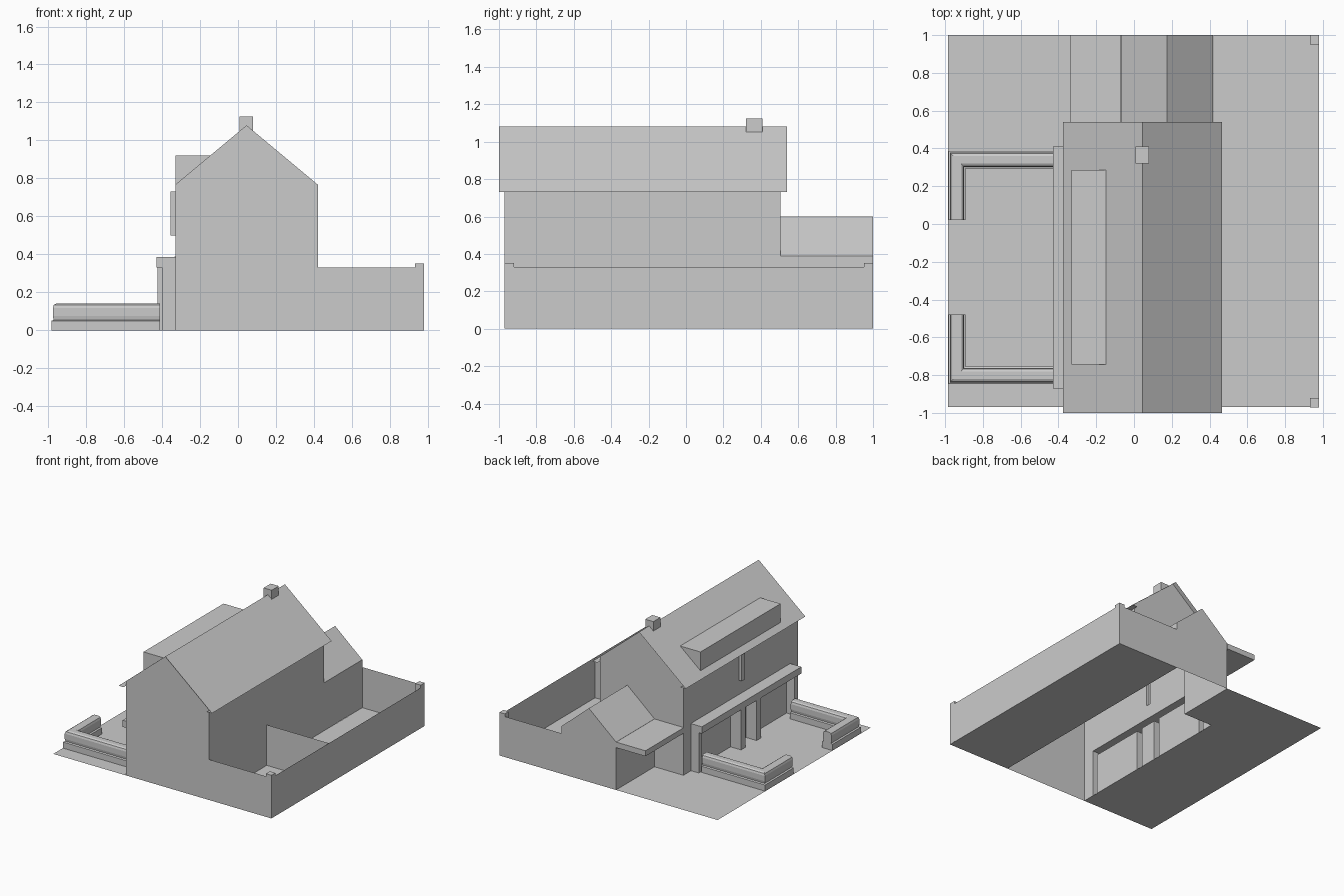
import bpy, bmesh
from mathutils import Vector

if "Cube" in bpy.data.objects:
    bpy.data.objects.remove(bpy.data.objects["Cube"])

MID = -0.23  # symmetry line of the shop front along y


def make(name, verts, faces, fix=True):
    me = bpy.data.meshes.new(name)
    me.from_pydata(verts, [], faces)
    ob = bpy.data.objects.new(name, me)
    bpy.context.scene.collection.objects.link(ob)
    if fix:
        bm = bmesh.new()
        bm.from_mesh(me)
        bmesh.ops.recalc_face_normals(bm, faces=bm.faces)
        bm.to_mesh(me)
        bm.free()
    return ob


def prism(name, profile, y0, y1, closed=True):
    """Extrude an (x, z) profile along y; an open profile gives a thin sheet."""
    n = len(profile)
    verts = [(x, y, z) for y in (y0, y1) for x, z in profile]
    faces = [(i, (i + 1) % n, (i + 1) % n + n, i + n) for i in range(n if closed else n - 1)]
    if closed:
        faces += [tuple(range(n)), tuple(range(n, 2 * n))]
    return make(name, verts, faces)


def box(name, x0, x1, y0, y1, z0, z1):
    return prism(name, [(x0, z0), (x1, z0), (x1, z1), (x0, z1)], y0, y1)


def sweep(name, path, section):
    """Sweep an open (side, z) section along a flat path with mitred corners."""
    pts = [Vector(p) for p in path]
    verts, faces, n = [], [], len(section)
    for i, p in enumerate(pts):
        dirs = []
        if i > 0:
            dirs.append((p - pts[i - 1]).normalized())
        if i < len(pts) - 1:
            dirs.append((pts[i + 1] - p).normalized())
        norms = [Vector((-d.y, d.x)) for d in dirs]
        m = sum(norms, Vector((0, 0))).normalized()
        m /= m.dot(norms[0])
        verts += [(p.x + m.x * s, p.y + m.y * s, z) for s, z in section]
    for i in range(len(pts) - 1):
        a = i * n
        faces += [(a + k, a + k + 1, a + n + k + 1, a + n + k) for k in range(n - 1)]
    faces += [tuple(range(n)), tuple(range(len(verts) - n, len(verts)))]
    return make(name, verts, faces)


# main house walls up to the underside of the roof
house = prism("house_walls", [(-0.33, 0), (0.42, 0), (0.42, 0.7675), (0.045, 1.08),
                              (-0.33, 0.7675)], -0.97, 0.505)

# parts merged into the house shell: annex, fascia, pilasters, wall sign
parts = [
    prism("annex", [(-0.07, 0), (0.4195, 0), (0.4195, 0.39), (0.175, 0.6), (-0.07, 0.39)], 0.4, 1.0),
    box("shop_fascia", -0.43, -0.3, -0.87, 0.41, 0.33, 0.385),
    box("wall_sign", -0.355, -0.3, MID - 0.02, MID + 0.02, 0.5, 0.73),
]
for s in (-1, 1):
    for off, w, x in ((0.615, 0.022, -0.40), (0.1, 0.028, -0.425)):
        c = MID + s * off
        parts.append(box("pilaster", x, -0.3, c - w, c + w, 0, 0.35))

bpy.context.view_layer.objects.active = house
for p in parts:
    mod = house.modifiers.new("join", 'BOOLEAN')
    mod.operation = 'UNION'
    mod.solver = 'EXACT'
    mod.object = p
    bpy.ops.object.modifier_apply(modifier=mod.name)
    bpy.data.objects.remove(p, do_unlink=True)

# the shell is open below and under the roof sheet
bm = bmesh.new()
bm.from_mesh(house.data)
bm.normal_update()
gone = [f for f in bm.faces
        if (f.normal.z < -0.5 and f.calc_center_median().z < 0.01)
        or (f.normal.z > 0.5 and f.calc_center_median().z > 0.7)]
bmesh.ops.delete(bm, geom=gone, context='FACES')
bm.to_mesh(house.data)
bm.free()

# main roof sheet with soffits, dormer and chimney
prism("main_roof", [(-0.33, 0.73), (-0.375, 0.73), (0.045, 1.08), (0.465, 0.73), (0.42, 0.73)],
      -1.0, 0.54, closed=False)
prism("dormer", [(-0.33, 0.76), (-0.33, 0.92), (-0.145, 0.92)], -0.745, 0.285)
box("chimney", 0.007, 0.08, 0.32, 0.41, 1.03, 1.125)

# flat porch canopy beside the annex
box("porch_canopy", -0.335, -0.071, 0.506, 1.0, 0.345, 0.39)

# yard: thin walls, partition, corner posts
sheets = [((0.42, -0.97), (0.98, -0.97)), ((0.98, -0.97), (0.98, 1.0)),
          ((0.98, 1.0), (0.42, 1.0)), ((0.42, MID), (0.98, MID))]
for name, (a, b) in zip(("yard_front", "yard_side", "yard_back", "yard_partition"), sheets):
    make(name, [(*a, 0), (*b, 0), (*b, 0.33), (*a, 0.33)], [(0, 1, 2, 3)], fix=False)
for name, y in (("front_post", -0.9705), ("back_post", 0.9505)):
    box(name, 0.932, 0.9805, y, y + 0.05, 0.002, 0.352)

# ground sheets
for name, x0, x1, y0, y1 in (("forecourt", -0.985, -0.33, -0.97, 1.0),
                             ("porch_floor", -0.33, -0.07, 0.505, 1.0),
                             ("yard_floor", 0.42, 0.98, -0.97, 1.0)):
    make(name, [(x0, y0, 0), (x1, y0, 0), (x1, y1, 0), (x0, y1, 0)], [(0, 1, 2, 3)], fix=False)

# L-shaped low walls with a plinth and a chamfered top
half = [(0.046, 0), (0.046, 0.05), (0.034, 0.055), (0.038, 0.075), (0.038, 0.118), (0.033, 0.134), (0.02, 0.141)]
section = half + [(-s, z) for s, z in reversed(half)]
for name, s in (("low_wall_front", -1), ("low_wall_back", 1)):
    sweep(name, [(-0.41, MID + s * 0.57), (-0.937, MID + s * 0.57), (-0.937, MID + s * 0.25)], section)
